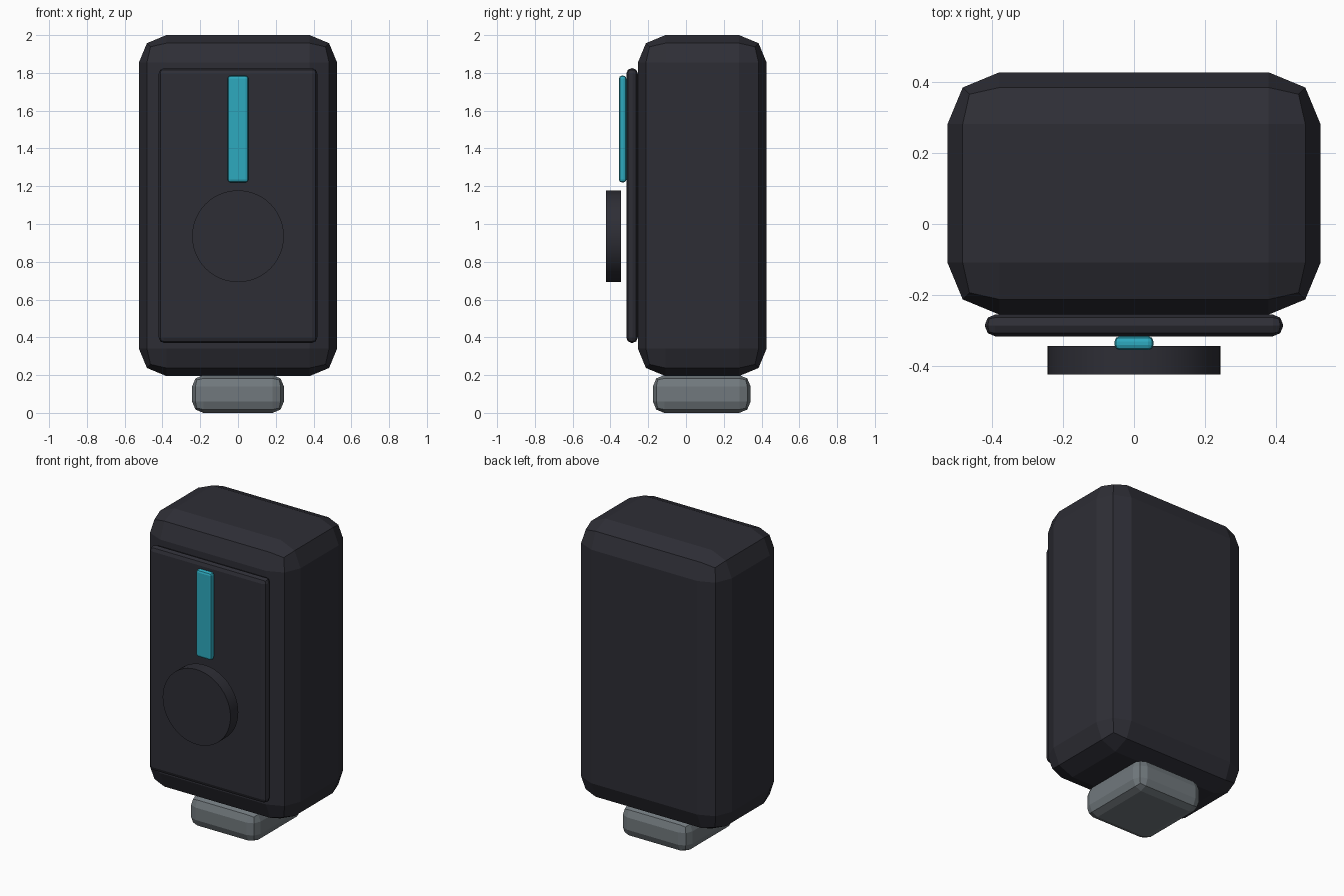
import bpy, math

if "Cube" in bpy.data.objects:
    bpy.data.objects.remove(bpy.data.objects["Cube"])


def material(name, rgb):
    m = bpy.data.materials.new(name)
    m.diffuse_color = (*rgb, 1)
    m.use_nodes = True
    m.node_tree.nodes["Principled BSDF"].inputs["Base Color"].default_value = m.diffuse_color
    return m


DARK = material("charcoal", (0.027, 0.027, 0.036))
GREY = material("slate_grey", (0.165, 0.19, 0.205))
CYAN = material("cyan", (0.027, 0.40, 0.52))


def rounded_box(name, lo, hi, bevel, mat):
    """Box between two corners with a two-step bevel on every edge."""
    bpy.ops.mesh.primitive_cube_add(size=1, location=[(a + b) / 2 for a, b in zip(lo, hi)])
    ob = bpy.context.object
    ob.name = name
    ob.scale = [b - a for a, b in zip(lo, hi)]
    bpy.ops.object.transform_apply(location=False, rotation=False, scale=True)
    mod = ob.modifiers.new("bevel", "BEVEL")
    mod.width = bevel
    mod.segments = 2
    ob.data.materials.append(mat)
    return ob


# Main housing, front plate, indicator strip and base foot
rounded_box("housing", (-0.525, -0.255, 0.195), (0.525, 0.427, 2.0), 0.146, DARK)
rounded_box("front_plate", (-0.42, -0.316, 0.37), (0.42, -0.255, 1.825), 0.029, DARK)
rounded_box("indicator_strip", (-0.055, -0.355, 1.22), (0.055, -0.316, 1.785), 0.015, CYAN)
rounded_box("foot", (-0.243, -0.175, 0.0), (0.243, 0.342, 0.2), 0.06, GREY)

# Round dial in front of the plate
bpy.ops.mesh.primitive_cylinder_add(vertices=48, radius=0.243, depth=0.08,
                                    location=(0, -0.384, 0.935),
                                    rotation=(math.radians(90), 0, 0))
dial = bpy.context.object
dial.name = "dial"
dial.data.materials.append(DARK)
bpy.ops.object.shade_smooth_by_angle(angle=math.radians(30))
